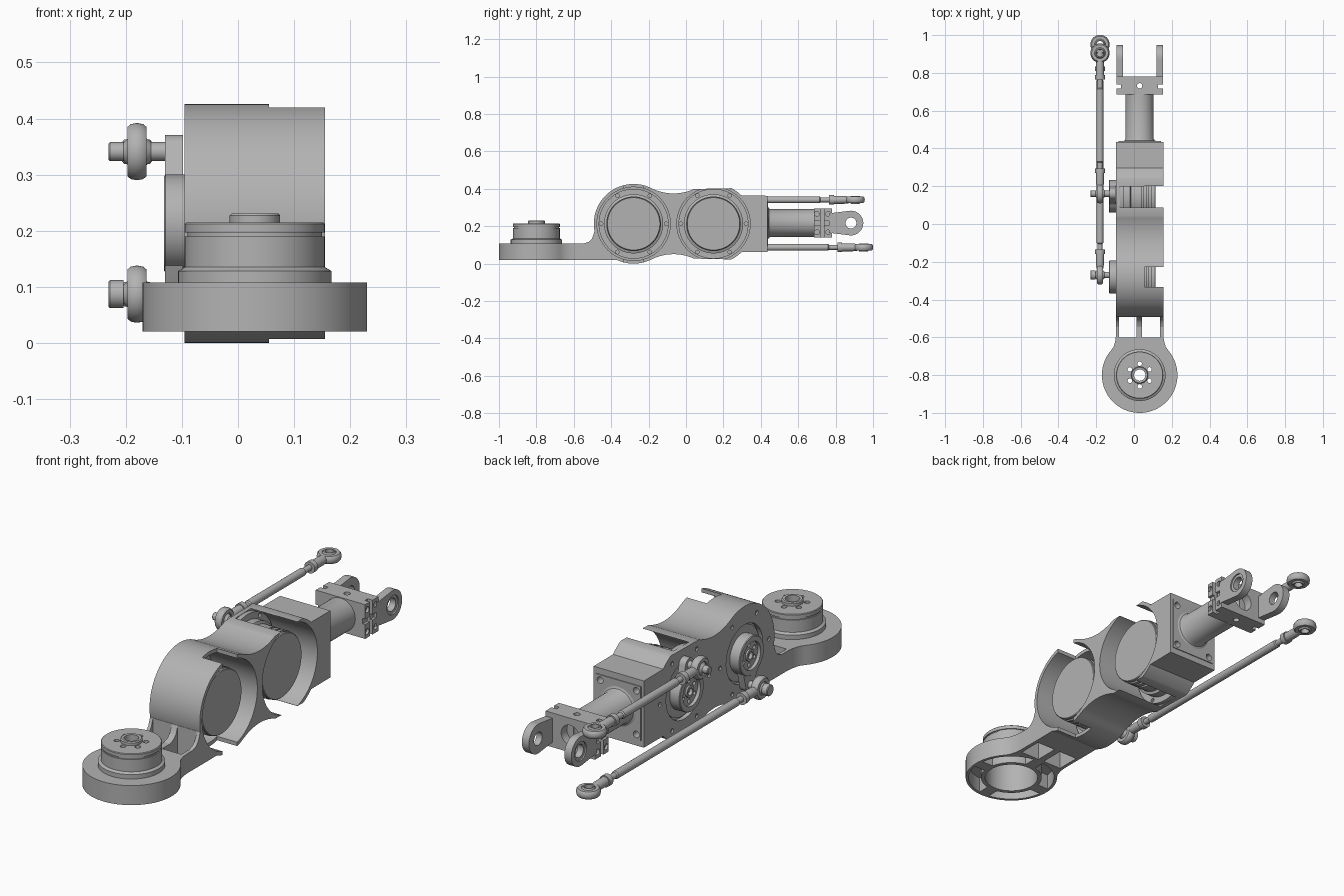
import bpy, bmesh, math
from mathutils import Matrix
from mathutils.geometry import convex_hull_2d

cube = bpy.data.objects.get("Cube")
if cube:
    bpy.data.objects.remove(cube)

grey = bpy.data.materials.new("machined_grey")
grey.use_nodes = True
tone = (0.45, 0.45, 0.45, 1)
grey.diffuse_color = tone
grey.node_tree.nodes["Principled BSDF"].inputs["Base Color"].default_value = tone

CX, CZ, R = 0.03, 0.213, 0.213      # centre line, bore height, housing radius
FRONT, REAR = -0.28, 0.147          # y of the two housing bores
parts = []


# Plane coordinates: x axis -> (y, z), y axis -> (z, x), z axis -> (x, y)
def place(axis, u, v, h):
    return {'x': (h, u, v), 'y': (v, h, u), 'z': (u, v, h)}[axis]


def finish(name, bm):
    bmesh.ops.remove_doubles(bm, verts=bm.verts, dist=1e-5)
    bmesh.ops.recalc_face_normals(bm, faces=bm.faces)
    mesh = bpy.data.meshes.new(name)
    bm.to_mesh(mesh)
    bm.free()
    mesh.materials.append(grey)
    ob = bpy.data.objects.new(name, mesh)
    bpy.context.collection.objects.link(ob)
    parts.append(ob)
    return ob


def lathe(name, axis, centre, profile, steps=64):
    bm = bmesh.new()
    u, v = centre
    vs = [bm.verts.new(place(axis, u + r, v, h)) for r, h in profile]
    pairs = list(zip(vs, vs[1:]))
    if profile[0][0] or profile[-1][0]:
        pairs.append((vs[-1], vs[0]))
    es = [bm.edges.new(p) for p in pairs]
    bmesh.ops.spin(bm, geom=vs + es, cent=place(axis, u, v, 0), axis=place(axis, 0, 0, 1),
                   angle=math.tau, steps=steps, use_merge=True)
    return finish(name, bm)


def cyl(name, axis, centre, r, a, b, steps=48):
    return lathe(name, axis, centre, [(0, a), (r, a), (r, b), (0, b)], steps)


def prism(name, axis, pts, a, b):
    bm = bmesh.new()
    face = bm.faces.new([bm.verts.new(place(axis, u, v, a)) for u, v in pts])
    out = bmesh.ops.extrude_face_region(bm, geom=[face])
    moved = [g for g in out["geom"] if isinstance(g, bmesh.types.BMVert)]
    bmesh.ops.translate(bm, verts=moved, vec=place(axis, 0, 0, b - a))
    return finish(name, bm)


def box(name, x, y, z):
    return prism(name, 'z', [(x[0], y[0]), (x[1], y[0]), (x[1], y[1]), (x[0], y[1])], *z)


def arc(u, v, r, a, b, n=24):
    angles = [math.radians(a + (b - a) * i / n) for i in range(n + 1)]
    return [(u + r * math.cos(t), v + r * math.sin(t)) for t in angles]


def hull(pts):
    return [pts[i] for i in convex_hull_2d(pts)]


def ring_points(u, v, r, count, start=0):
    return arc(u, v, r, start, start + 360, count)[:-1]


def cut(targets, cutters):
    for ob in targets:
        for c in cutters:
            mod = ob.modifiers.new("cut", 'BOOLEAN')
            mod.operation, mod.object, mod.solver = 'DIFFERENCE', c, 'EXACT'
        dg = bpy.context.evaluated_depsgraph_get()
        mesh = bpy.data.meshes.new_from_object(ob.evaluated_get(dg))
        ob.modifiers.clear()
        ob.data = mesh
    for c in cutters:
        parts.remove(c)
        bpy.data.objects.remove(c)


# Base plate with neck
half = [(0.125, -0.36), (0.125, -0.58), (0.128, -0.615), (0.138, -0.65)]
outline = [(CX + x, y) for x, y in half] + arc(CX, -0.8, 0.2, 40, -220, 64)
outline += [(CX - x, y) for x, y in reversed(half)]
base = prism("base_plate", 'z', outline, 0.02, 0.108)
fillet = prism("neck_fillet", 'x', [(-0.545, 0.1), (-0.545, 0.108), (-0.52, 0.117), (-0.502, 0.135),
                                    (-0.49, 0.17), (-0.45, 0.17), (-0.45, 0.1)], -0.095, 0.155)
holes = [cyl("c", 'z', (CX, -0.8), 0.115, -0.1, 0.2)]
for k in range(4):
    sector = arc(CX, -0.8, 0.187, 90 * k + 8, 90 * k + 82) + arc(CX, -0.8, 0.133, 90 * k + 78, 90 * k + 12)
    holes.append(prism("c", 'z', sector, -0.1, 0.09))
cut([base], holes)
cut([base, fillet], [box("c", (-0.08, 0.013), (-0.6, -0.49), (-0.1, 0.3)),
                     box("c", (0.043, 0.138), (-0.6, -0.49), (-0.1, 0.3)),
                     cyl("c", 'x', (FRONT, CZ), 0.2, -0.2, 0.3, 96)])

# Base motor
motor = lathe("base_motor", 'z', (CX, -0.8), [
    (0.03, 0.2), (0.03, 0.23), (0.041, 0.231), (0.045, 0.227), (0.045, 0.215), (0.122, 0.215),
    (0.125, 0.212), (0.125, 0.197), (0.12, 0.197), (0.12, 0.19), (0.125, 0.19), (0.125, 0.135),
    (0.137, 0.128), (0.137, 0.108), (0.115, 0.108), (0.115, 0.2)], 96)
cut([motor], [cyl("c", 'z', p, 0.012, 0.1, 0.3, 16) for p in ring_points(CX, -0.8, 0.06, 6, 30)])

# Housing: two lobes joined by concave saddles, with a rear block
mid, gap = (FRONT + REAR) / 2, (REAR - FRONT) / 2
saddle = 0.263
rise = math.sqrt((R + saddle) ** 2 - gap ** 2)
t = math.degrees(math.atan2(rise, gap))
outline = arc(FRONT, CZ, R, t, 360 - t, 64) + arc(mid, CZ - rise, saddle, 180 - t, t)[1:-1]
outline += arc(REAR, CZ, R, -t, -45, 32 // 4) + [(0.435, CZ - 0.15), (0.435, CZ + 0.15)]
outline += arc(REAR, CZ, R, 45, t, 32 // 4) + arc(mid, CZ + rise, saddle, -t, t - 180)[1:-1]
housing = prism("housing", 'x', outline, -0.095, 0.155)
mount = box("rear_mount_plate", (CX - 0.112, CX + 0.112), (0.43, 0.439), (CZ - 0.122, CZ + 0.122))
holes = []
for y in (FRONT, REAR):
    holes += [cyl("c", 'x', (y, CZ), 0.196, -0.075, 0.3, 96), cyl("c", 'x', (y, CZ), 0.13, -0.2, 0, 64),
              box("c", (0.055, 0.3), (y - 0.053, y + 0.053), (-0.1, 0.6))]
    holes += [cyl("c", 'x', p, 0.01, -0.2, -0.087, 12) for p in ring_points(y, CZ, 0.174, 6)]
cut([housing], holes)
cut([housing, mount], [cyl("c", 'y', (CZ + sz * 0.098, CX + sx * 0.09), 0.015, 0.4, 0.5, 16)
                       for sx in (-1, 1) for sz in (-1, 1)])

# Joint motors, cranks and push rods
for tag, y, pin_y, pin_z, tip, pin_r in (("front", FRONT, -0.27, 0.087, 0.95, 0.025),
                                         ("rear", REAR, 0.16, 0.341, 0.905, 0.017)):
    joint = lathe(tag + "_joint_motor", 'x', (y, CZ), [
        (0, -0.083), (0.122, -0.083), (0.122, -0.075), (0.187, -0.075), (0.187, -0.055), (0.158, -0.055),
        (0.158, -0.02), (0.146, -0.015), (0.146, 0.04), (0.136, 0.04), (0.136, 0.05), (0.146, 0.05),
        (0.146, 0.07), (0.138, 0.07), (0.138, 0.078), (0.146, 0.078), (0.146, 0.095), (0.138, 0.095),
        (0.138, 0.101), (0.143, 0.101), (0.143, 0.112), (0.14, 0.115), (0, 0.115)], 96)
    cut([joint], [cyl("c", 'x', p, 0.01, -0.065, 0, 12) for p in ring_points(y, CZ, 0.174, 6)])

    hub = lathe(tag + "_crank_hub", 'x', (y, CZ), [
        (0, -0.08), (0.087, -0.08), (0.087, -0.129), (0.084, -0.132), (0.062, -0.132), (0.062, -0.117),
        (0.026, -0.117), (0.026, -0.125), (0.016, -0.125), (0.016, -0.11), (0, -0.11)])
    cut([hub], [cyl("c", 'x', p, 0.009, -0.2, -0.105, 12) for p in ring_points(y, CZ, 0.044, 6, 30)])
    arm = prism(tag + "_crank_arm", 'x', hull(ring_points(pin_y, pin_z, 0.03, 32) +
                                             ring_points(y, CZ, 0.07, 48)), -0.13, -0.098)
    cut([arm], [cyl("c", 'x', (y, CZ), 0.075, -0.2, 0)])

    lathe(tag + "_crank_pin", 'x', (pin_y, pin_z), [
        (0, -0.231), (pin_r - 0.003, -0.231), (pin_r, -0.228), (pin_r, -0.204), (0.016, -0.204),
        (0.028, -0.192), (0.031, -0.18), (0.028, -0.168), (0.017, -0.155), (0.017, -0.12), (0, -0.12)], 32)
    eye = [(0.029, -0.017), (0.044, -0.017), (0.049, -0.011), (0.051, 0), (0.049, 0.011),
           (0.044, 0.017), (0.029, 0.017)]
    X = -0.18
    lathe(tag + "_rod_near_eye", 'x', (pin_y, pin_z), [(r, X + h) for r, h in eye])
    lathe(tag + "_rod_far_eye", 'z', (X, tip), [(r, pin_z + h) for r, h in eye])
    lathe(tag + "_rod_far_ball", 'z', (X, tip), [(r, pin_z + h) for r, h in (
        (0.018, -0.022), (0.023, -0.022), (0.03, -0.012), (0.032, 0), (0.03, 0.012), (0.023, 0.022),
        (0.018, 0.022))], 32)
    a, b = pin_y, tip
    lathe(tag + "_push_rod", 'y', (pin_z, X), [
        (0, a + 0.035), (0.018, a + 0.035), (0.021, a + 0.06), (0.021, a + 0.11), (0.026, a + 0.11),
        (0.026, a + 0.135), (0.013, a + 0.135), (0.013, a + 0.165), (0.018, a + 0.17), (0.018, b - 0.19),
        (0.013, b - 0.185), (0.013, b - 0.14), (0.026, b - 0.14), (0.026, b - 0.115), (0.021, b - 0.115),
        (0.021, b - 0.06), (0.018, b - 0.035), (0, b - 0.035)], 24)

# Output tube and clevis
lathe("output_tube", 'y', (0.217, CX), [(0, 0.42), (0.088, 0.42), (0.088, 0.439), (0.079, 0.443),
                                       (0.074, 0.452), (0.074, 0.7), (0, 0.7)])
clevis = box("clevis_block", (-0.093, 0.153), (0.685, 0.78), (0.14, 0.294))
holes = [cyl("c", 'z', (CX, 0.732), 0.014, 0, 0.5, 16),
         cyl("c", 'y', (0.217, CX), 0.045, 0.74, 0.9)]
for side in (-1, 1):
    face = CX + side * 0.123
    span = sorted((face - side * 0.025, face + side * 0.1))
    shallow = sorted((face - side * 0.012, face + side * 0.1))
    holes += [box("c", span, (0.718, 0.738), (0, 0.5)), box("c", shallow, (0.6, 0.9), (0.205, 0.229))]
    holes += [cyl("c", 'x', (y, z), 0.013, *shallow, 16) for y in (0.7, 0.76) for z in (0.168, 0.266)]
    inner = face - side * 0.035
    root = [(0.765, 0.165), (0.765, 0.269)]
    prong = prism("left_prong" if side > 0 else "right_prong", 'x',
                  hull(ring_points(0.882, 0.217, 0.066, 48) + root), *sorted((inner, face)))
    cut([prong], [cyl("c", 'x', (0.882, 0.217), 0.042, *sorted((face - side * 0.006, face + side))),
                  cyl("c", 'x', (0.882, 0.217), 0.029, -1, 1)])
cut([clevis], holes)

# Smooth round faces, keep machined edges sharp
bpy.ops.object.select_all(action='DESELECT')
for ob in parts:
    ob.select_set(True)
bpy.context.view_layer.objects.active = parts[0]
bpy.ops.object.shade_smooth_by_angle(angle=math.radians(30))
